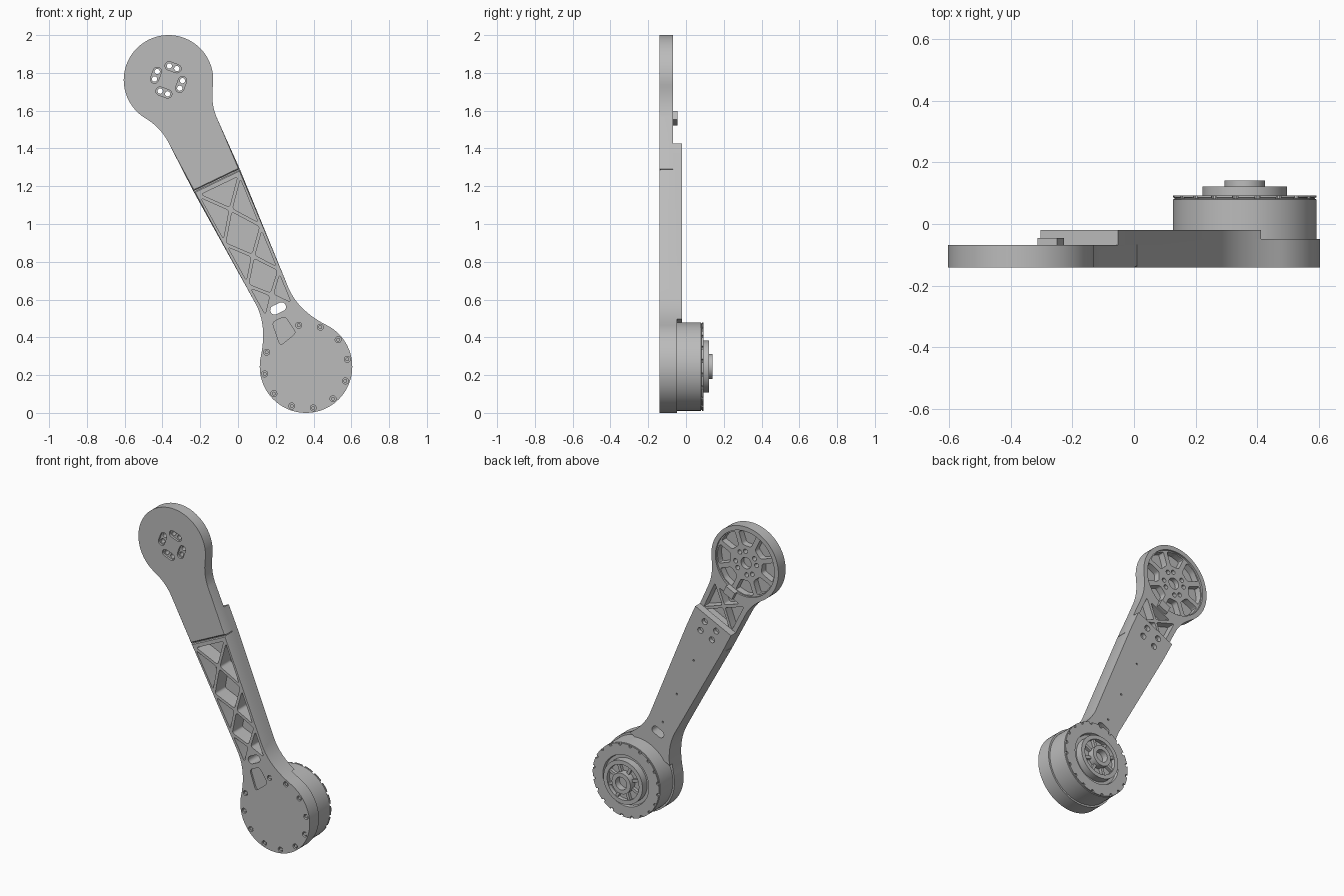
import bpy, bmesh, math
from mathutils import Vector

if "Cube" in bpy.data.objects:
    bpy.data.objects.remove(bpy.data.objects["Cube"])

grey = bpy.data.materials.new("machined_grey")
grey.use_nodes = True
grey.diffuse_color = (0.5, 0.5, 0.5, 1)
grey.node_tree.nodes["Principled BSDF"].inputs["Base Color"].default_value = (0.5, 0.5, 0.5, 1)

# Arm frame: s runs from the upper pivot to the lower one, t runs across the arm
TOP, LOW = Vector((-0.368, 1.763)), Vector((0.36, 0.245))
R_TOP, R_LOW = 0.237, 0.245
LEN = (LOW - TOP).length
U = (LOW - TOP) / LEN
V = Vector((-U.y, U.x))
FRONT, UPPER_BACK, PLATE_BACK, DISC_BACK = -0.141, -0.068, -0.02, -0.048


def world(s, t, y):
    p = TOP + U * s + V * t
    return (p.x, y, p.y)


def add_prism(bm, pts, y0, y1, chamfer=0):
    a = [bm.verts.new(world(s, t, y0)) for s, t in pts]
    b = [bm.verts.new(world(s, t, y1)) for s, t in pts]
    front = bm.faces.new(a)
    bm.faces.new(b[::-1])
    for i in range(len(a)):
        j = (i + 1) % len(a)
        bm.faces.new((a[j], a[i], b[i], b[j]))
    if chamfer:
        bmesh.ops.bevel(bm, geom=list(front.edges), offset=chamfer, segments=1, affect='EDGES')


def make_object(name, bm):
    bmesh.ops.recalc_face_normals(bm, faces=bm.faces)
    mesh = bpy.data.meshes.new(name)
    bm.to_mesh(mesh)
    bm.free()
    mesh.materials.append(grey)
    ob = bpy.data.objects.new(name, mesh)
    bpy.context.collection.objects.link(ob)
    return ob


def prisms(name, items, chamfer=0):
    bm = bmesh.new()
    for pts, y0, y1 in items:
        add_prism(bm, pts, y0, y1, chamfer)
    return make_object(name, bm)


def cut(ob, items):
    cutter = prisms("cutter", items)
    cutter.hide_render = True
    mod = ob.modifiers.new("cut", 'BOOLEAN')
    mod.operation, mod.solver, mod.object = 'DIFFERENCE', 'EXACT', cutter
    bpy.context.view_layer.objects.active = ob
    bpy.ops.object.modifier_apply(modifier=mod.name)
    bpy.data.objects.remove(cutter)


def polar(cs, r, a):
    return (cs + r * math.cos(a), r * math.sin(a))


def circle(cs, ct, r, n=16):
    return [(cs + r * math.cos(i * math.tau / n), ct + r * math.sin(i * math.tau / n)) for i in range(n)]


def bezier(a, b, c, n=10):
    a, b, c = Vector(a), Vector(b), Vector(c)
    return [tuple(a * (1 - k) ** 2 + b * 2 * k * (1 - k) + c * k * k) for k in (i / n for i in range(n + 1))]


def rounded(pts, k=0.016, inset=0.0):
    """Inset a convex polygon, then round its corners."""
    p = [Vector(q) for q in pts]
    n, mid = len(p), sum((Vector(q) for q in pts), Vector((0, 0))) / len(pts)
    lines = []
    for i in range(n):
        d = (p[(i + 1) % n] - p[i]).normalized()
        nor = Vector((-d.y, d.x))
        if nor.dot(mid - p[i]) < 0:
            nor = -nor
        lines.append((p[i] + nor * inset, d))
    q = []
    for i in range(n):
        (a, d), (b, e) = lines[i - 1], lines[i]
        q.append(a + d * ((b - a).cross(e) / d.cross(e)))
    out = []
    for i in range(n):
        to_prev, to_next = q[i - 1] - q[i], q[(i + 1) % n] - q[i]
        a = q[i] + to_prev.normalized() * min(k, to_prev.length * 0.4)
        b = q[i] + to_next.normalized() * min(k, to_next.length * 0.4)
        out += bezier(a, q[i], b, 4)
    return out


def slot(cs, ct, ang, half, r):
    pts = []
    for side in (0, math.pi):
        for i in range(9):
            a = ang + side - math.pi / 2 + i * math.pi / 8
            pts.append((cs + half * math.cos(ang + side) + r * math.cos(a),
                        ct + half * math.sin(ang + side) + r * math.sin(a)))
    return pts


def mirrored(half):
    return half + [(s, -t) for s, t in reversed(half) if t > 1e-5]


def half_width(s):
    return 0.136 - (s - 0.59) * 0.058


# Upper link: round head with a filleted arm
a0 = math.acos(0.125 / R_TOP)
head = [polar(0, R_TOP, math.pi + (a0 - math.pi) * i / 32) for i in range(33)]
neck = bezier(head[-1], (0.205, 0.148), (0.29, 0.144))[1:]
upper = prisms("upper_link", [(mirrored(head + neck + [(0.588, 0.136)]), FRONT, UPPER_BACK)], 0.006)

# Rear of the head: dished face, pockets between eight spokes, hub with bolt holes
cut(upper, [(circle(0, 0, 0.208, 64), -0.08, 0)])
pockets = []
for i in range(8):
    m = (i + 0.5) * math.pi / 4
    pts = [polar(0, 0.115, m - 0.26), polar(0, 0.2, m - 0.32), polar(0, 0.205, m),
           polar(0, 0.2, m + 0.32), polar(0, 0.115, m + 0.26)]
    pockets.append((rounded(pts, 0.014), -0.122, 0))
for side in (1, -1):
    pockets.append((rounded([(0.235, side * 0.122), (0.345, 0), (0.46, side * 0.118)], 0.012, 0.008), -0.122, 0))
pockets.append((rounded([(0.25, 0.1), (0.25, -0.1), (0.345, 0)], 0.012, 0.009), -0.122, 0))
pockets.append((rounded([(0.46, 0.118), (0.46, -0.118), (0.345, 0)], 0.012, 0.009), -0.122, 0))
pockets.append((circle(0, 0, 0.036, 32), -0.11, 0))
cut(upper, pockets)

# Slotted bolt seats on the front of the head, two through holes each
first = math.radians(160) - math.atan2(U.y, U.x)
seats, holes = [], []
for i in range(4):
    a = -(first + i * math.pi / 2)
    a = first + i * math.pi / 2
    c = polar(0, 0.071, a)
    seats.append((slot(*c, a + math.pi / 2, 0.022, 0.022), -0.2, FRONT + 0.014))
    for e in (-0.021, 0.021):
        holes.append((circle(c[0] - e * math.sin(a), c[1] + e * math.cos(a), 0.014), -0.2, 0))
cut(upper, seats)
cut(upper, holes)
prisms("stop_block", [([(0.2, -0.035), (0.25, -0.035), (0.25, 0.035), (0.2, 0.035)], -0.12, -0.045)])

# Lower link: tapered arm flaring into a round motor mount
b0 = math.acos(-0.15 / R_LOW)
mount = [polar(LEN, R_LOW, b0 * (1 - i / 32)) for i in range(33)]
flare = bezier((1.27, half_width(1.27)), (1.40, 0.091), mount[0])
lower = prisms("lower_link", [(mirrored([(0.592, 0.136)] + flare[:-1] + mount), FRONT, DISC_BACK)], 0.006)
plate_half = [(0.44, 0.14), (0.592, 0.136)] + [p for p in flare if p[0] < 1.495]
plate = prisms("back_plate", [(mirrored(plate_half), UPPER_BACK, PLATE_BACK)])

# Crossed-rib truss pockets open to the front
nodes = [0.612, 0.91, 1.16, 1.365]
cross = [((a + b) / 2, 0) for a, b in zip(nodes, nodes[1:])]


def node(i, side):
    return (nodes[i], side * (half_width(nodes[i]) - 0.008))


cells = [[node(0, -1), node(0, 1), cross[0]]]
for i in range(3):
    cells += [[node(i, s), cross[i], node(i + 1, s)] for s in (1, -1)]
    if i < 2:
        cells.append([cross[i], node(i + 1, 1), cross[i + 1], node(i + 1, -1)])
truss = [(rounded(c, 0.015, 0.009), -0.2, -0.04) for c in cells]
cable_slot = (slot(1.342, 0, math.pi / 2, 0.02, 0.024), -0.2, 0.1)
cut(lower, truss + [cable_slot])
plate_cuts = [cable_slot] + [(circle(s, t, 0.019), -0.045, 0) for s in (0.485, 0.555) for t in (-0.045, 0.045)]
plate_cuts += [(circle(s, 0, 0.006, 10), -0.06, 0) for s, t in cross]
cut(plate, truss)
cut(plate, plate_cuts)

# Front of the motor mount: cable socket recess and a ring of bolt seats
cut(lower, [(rounded([(1.395, -0.06), (1.395, 0.015), (1.5, 0.03), (1.525, -0.075)], 0.02), -0.2, FRONT + 0.012)])
axis_angle = math.atan2(U.y, U.x)
ring = [polar(LEN, 0.222, math.radians(10 + 30 * k) - axis_angle) for k in range(12) if k != 4]
cut(lower, [(circle(s, t, 0.016), -0.2, FRONT + 0.015) for s, t in ring])
prisms("mount_bolts", [(circle(s, t, 0.010, 12), FRONT + 0.005, FRONT + 0.02) for s, t in ring])

# Motor: turned body with lid seam, recessed groove, raised ring and bored hub
profile = [(0.234, -0.06), (0.234, 0.08), (0.229, 0.081), (0.229, 0.085), (0.234, 0.086), (0.234, 0.093),
           (0.162, 0.093), (0.158, 0.075), (0.138, 0.075), (0.138, 0.122), (0.112, 0.122), (0.112, 0.096),
           (0.066, 0.096), (0.066, 0.141), (0.04, 0.141), (0.04, 0.1)]
bm = bmesh.new()
N = 80
loops = [[bm.verts.new(world(s, t, y)) for s, t in circle(LEN, 0, r, N)] for r, y in profile]
for a, b in zip(loops, loops[1:]):
    for i in range(N):
        bm.faces.new((a[i], a[(i + 1) % N], b[(i + 1) % N], b[i]))
bm.faces.new(loops[0])
bm.faces.new(loops[-1])
motor = make_object("motor_housing", bm)
cut(motor, [(circle(*polar(LEN, 0.229, i * math.tau / 20), 0.010, 10), 0.083, 0.2) for i in range(20)])

# Spokes between the motor's raised ring and hub
spokes = []
for i in range(8):
    a = i * math.pi / 4
    d, w = Vector((math.cos(a), math.sin(a))), Vector((-math.sin(a), math.cos(a))) * 0.009
    o = Vector((LEN, 0))
    spokes.append(([tuple(o + d * r + w * k) for r, k in ((0.06, -1), (0.115, -1), (0.115, 1), (0.06, 1))], 0.09, 0.115))
prisms("motor_spokes", spokes)

# Smooth the round walls, keep machined edges sharp
bpy.ops.object.select_all(action='DESELECT')
for ob in bpy.context.collection.objects:
    if ob.type == 'MESH' and ob.data.materials and ob.data.materials[0] == grey:
        ob.select_set(True)
        bpy.context.view_layer.objects.active = ob
bpy.ops.object.shade_smooth_by_angle(angle=math.radians(30))
